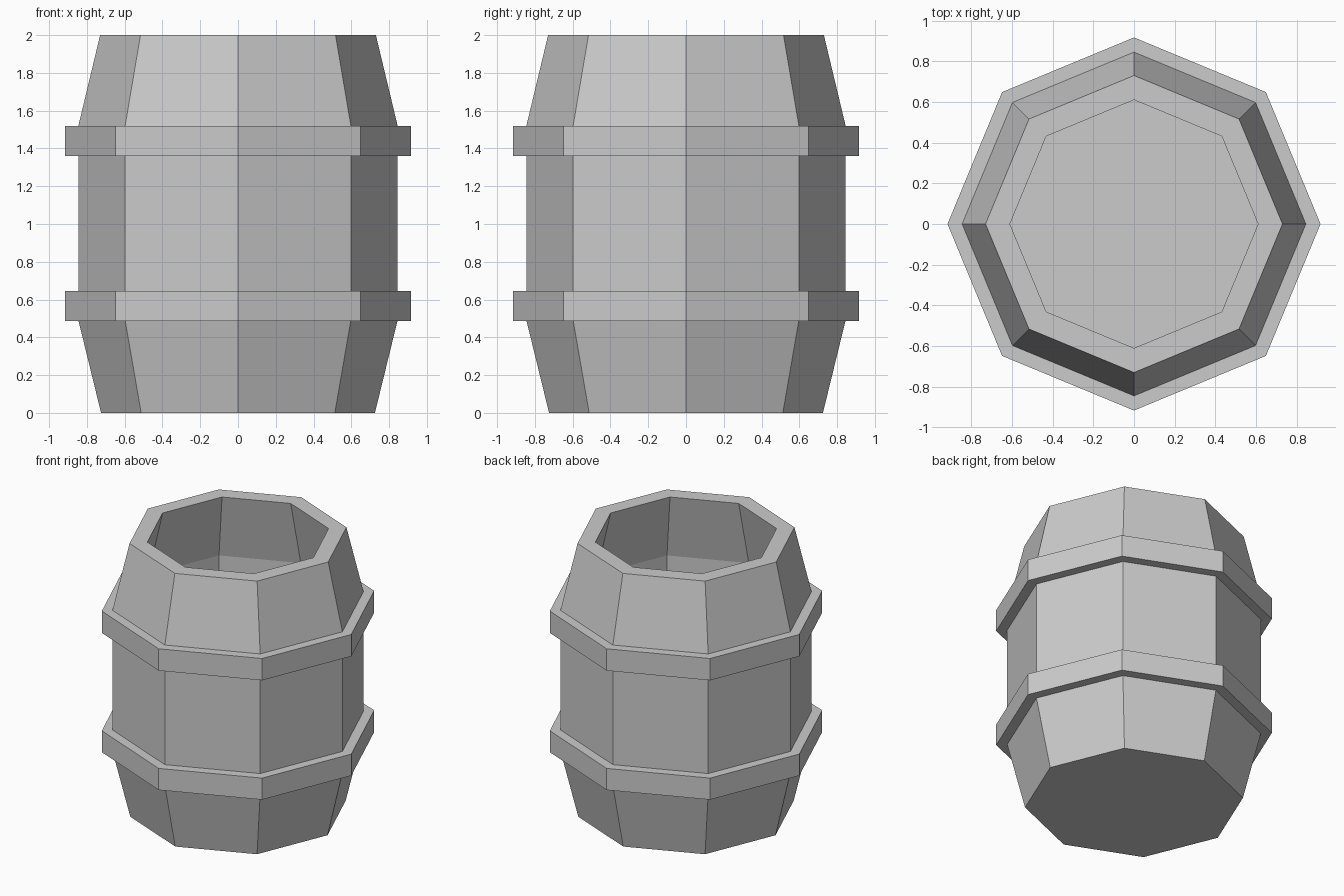
import bpy
import math

SIDES = 8

cube = bpy.data.objects.get("Cube")
if cube:
    bpy.data.objects.remove(cube, do_unlink=True)

# Single plain grey
grey = bpy.data.materials.new("plain_grey")
grey.use_nodes = True
grey.diffuse_color = (0.6, 0.6, 0.6, 1)
bsdf = next(n for n in grey.node_tree.nodes if n.type == 'BSDF_PRINCIPLED')
bsdf.inputs["Base Color"].default_value = (0.6, 0.6, 0.6, 1)


def lathe(name, profile, closed):
    """Turn a (radius, z) profile around z; either close it or cap both ends."""
    verts = [(r * math.cos(math.tau * i / SIDES), r * math.sin(math.tau * i / SIDES), z)
             for r, z in profile for i in range(SIDES)]
    count = len(profile)
    faces = []
    for ring in range(count if closed else count - 1):
        a, b = ring * SIDES, (ring + 1) % count * SIDES
        for i in range(SIDES):
            j = (i + 1) % SIDES
            faces.append((a + i, a + j, b + j, b + i))
    if not closed:
        faces.append(tuple(reversed(range(SIDES))))
        faces.append(tuple(range((count - 1) * SIDES, count * SIDES)))
    mesh = bpy.data.meshes.new(name)
    mesh.from_pydata(verts, [], faces)
    mesh.materials.append(grey)
    mesh.update()
    obj = bpy.data.objects.new(name, mesh)
    bpy.context.collection.objects.link(obj)
    return obj


# Hollow body: outside from the base up, over the rim, inside down to the floor
lathe("barrel_body", [(0.725, 0), (0.845, 0.49), (0.845, 1.52), (0.73, 2),
                      (0.61, 2), (0.725, 1.52), (0.725, 0.49), (0.63, 0.12)], False)

# Two hoops around the bends
for name, low, high in (("lower_hoop", 0.487, 0.645), ("upper_hoop", 1.36, 1.52)):
    lathe(name, [(0.917, low), (0.917, high), (0.80, high), (0.80, low)], True)
